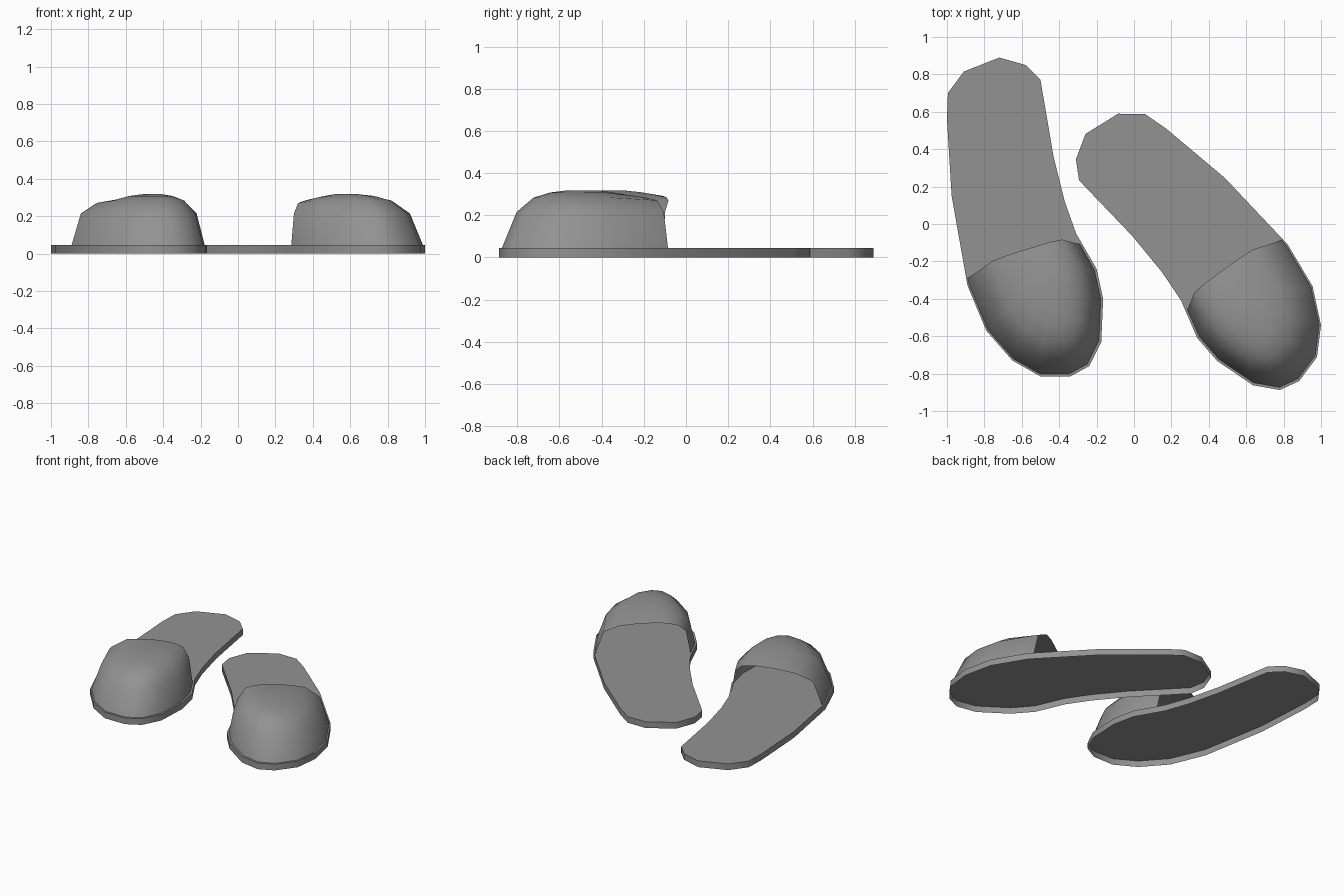
import bpy, bmesh, math
from mathutils import Vector, Matrix

cube = bpy.data.objects.get("Cube")
if cube:
    bpy.data.objects.remove(cube, do_unlink=True)

grey = bpy.data.materials.new("slipper_grey")
grey.use_nodes = True
colour = (0.29, 0.29, 0.29, 1)
grey.diffuse_color = colour
grey.node_tree.nodes["Principled BSDF"].inputs["Base Color"].default_value = colour

SOLE_TOP = 0.045

# Sole outline: heel, inner side, toe, outer side
HEEL_INNER = [(-.91, .815), (-.72, .89), (-.58, .85), (-.50, .77), (-.43, .36), (-.37, .12), (-.31, -.05)]
TOE = [(-.20, -.24), (-.165, -.40), (-.175, -.63), (-.24, -.76), (-.34, -.815),
       (-.50, -.815), (-.65, -.73), (-.79, -.57), (-.89, -.33)]
OUTER = [(-.975, .15), (-1, .56), (-.995, .70)]
OUTLINE = HEEL_INNER + TOE + OUTER

# Upper: base line runs from the inner rim end round the toe to the outer rim end
RIM_INNER, RIM_OUTER = Vector((-.29, -.107)), Vector((-.89, -.29))
TOE_CENTRE = Vector((-.53, -.45))
RIM_CENTRE = Vector((-.50, -.165))
ACROSS = (RIM_INNER - RIM_OUTER).normalized()
FORWARD = Vector((ACROSS.y, -ACROSS.x))
# Each ring: scale across, scale forward, height, backward bulge of the rim
RINGS = [(1, 1, SOLE_TOP, 0), (.86, .875, .215, .017), (.62, .735, .284, .05),
         (.37, .60, .308, .055), (.13, .46, .318, .055)]


def finish(name, bm, matrix, angle):
    bm.transform(matrix)
    bmesh.ops.recalc_face_normals(bm, faces=bm.faces)
    # Open shells: make sure the outside faces up
    if sum(f.normal.z for f in bm.faces) < 0:
        bmesh.ops.reverse_faces(bm, faces=bm.faces)
    mesh = bpy.data.meshes.new(name)
    bm.to_mesh(mesh)
    bm.free()
    mesh.materials.append(grey)
    obj = bpy.data.objects.new(name, mesh)
    bpy.context.collection.objects.link(obj)
    bpy.ops.object.select_all(action="DESELECT")
    obj.select_set(True)
    bpy.context.view_layer.objects.active = obj
    bpy.ops.object.shade_smooth_by_angle(angle=math.radians(angle))


def build_sole(name, matrix):
    # Flat top with a side wall, open underneath
    bm = bmesh.new()
    low = [bm.verts.new((x, y, 0)) for x, y in OUTLINE]
    high = [bm.verts.new((x, y, SOLE_TOP)) for x, y in OUTLINE]
    bm.faces.new(high)
    for i in range(len(low)):
        bm.faces.new((low[i - 1], low[i], high[i], high[i - 1]))
    finish(name, bm, matrix, 40)


def build_upper(name, matrix):
    base = [TOE_CENTRE + (Vector(p) - TOE_CENTRE) * .965 for p in TOE]
    base = [RIM_INNER] + base + [RIM_OUTER]
    bm = bmesh.new()
    rings = []
    for across, forward, height, bulge in RINGS:
        ring = []
        for p in base:
            d = p - RIM_CENTRE
            u, v = d.dot(ACROSS), d.dot(FORWARD)
            near_rim = max(0, 1 - max(v, 0) / .25)
            q = RIM_CENTRE + ACROSS * u * across + FORWARD * (v * forward - bulge * near_rim)
            drop = max(0, height - .25) * .4 * near_rim
            ring.append(bm.verts.new((q.x, q.y, height - drop)))
        rings.append(ring)
    for low, high in zip(rings, rings[1:]):
        for i in range(len(base) - 1):
            bm.faces.new((low[i], low[i + 1], high[i + 1], high[i]))
    # Crown strip closing the top
    crown = rings[-1]
    n = len(crown)
    for i in range(n // 2):
        loop = [crown[i], crown[i + 1], crown[n - 2 - i], crown[n - 1 - i]]
        loop = list(dict.fromkeys(loop))
        if len(loop) > 2:
            bm.faces.new(loop)
    finish(name, bm, matrix, 80)


# The left slipper is the mirrored right one, turned outward
mirrored = (Matrix.Translation((.026, -.627, 0)) @ Matrix.Rotation(math.radians(53.4), 4, "Z")
            @ Matrix.Scale(-1, 4, (1, 0, 0)))
for side, placement in (("right", Matrix.Identity(4)), ("left", mirrored)):
    build_sole(side + "_sole", placement)
    build_upper(side + "_upper", placement)
